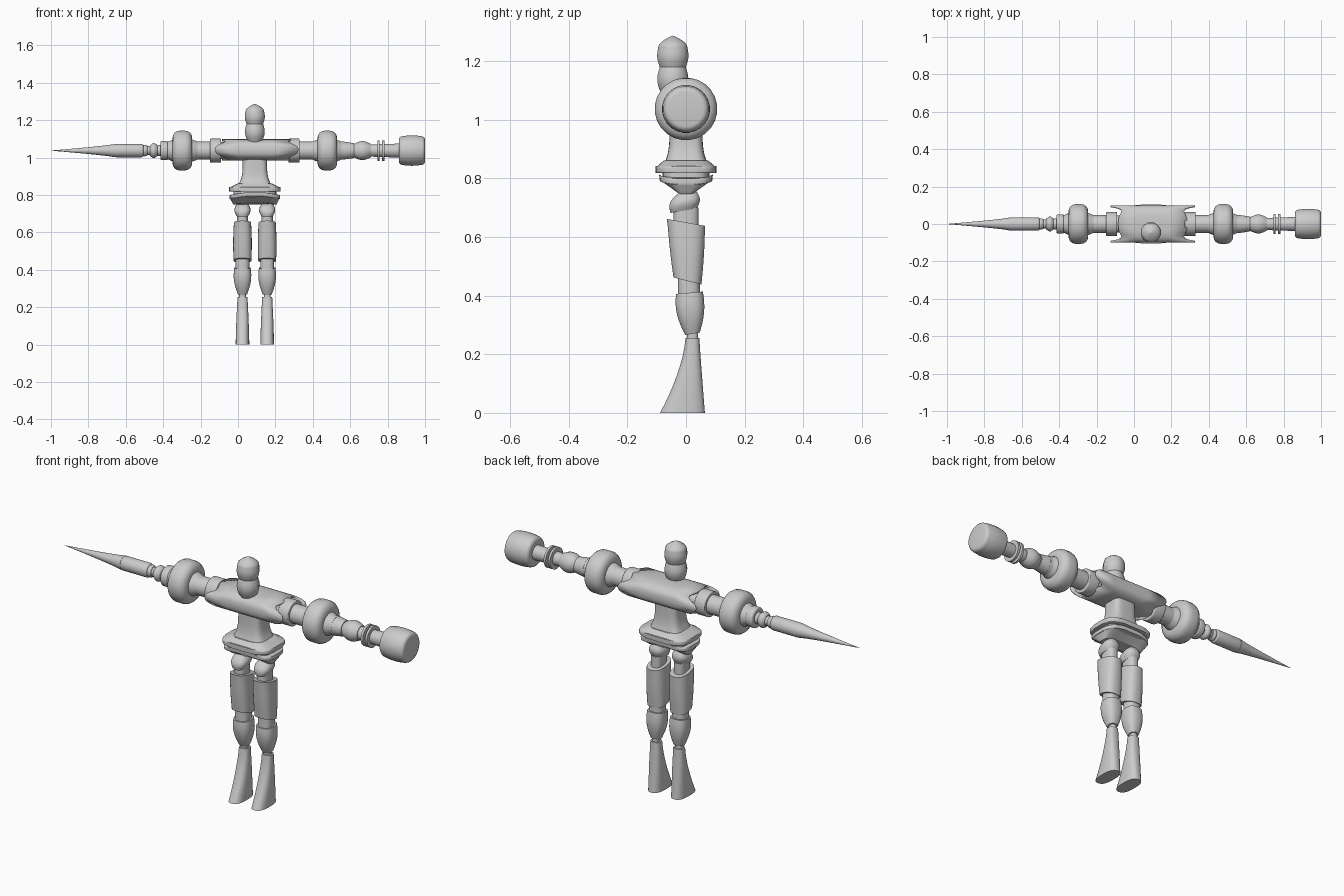
import bpy, bmesh, math
from mathutils import Matrix, Vector

cube = bpy.data.objects.get("Cube")
if cube:
    bpy.data.objects.remove(cube, do_unlink=True)

GREY = (0.6, 0.6, 0.6, 1)
mat = bpy.data.materials.new("plain_grey")
mat.use_nodes = True
mat.diffuse_color = GREY
mat.node_tree.nodes["Principled BSDF"].inputs["Base Color"].default_value = GREY

MIDDLE = 0.09        # x of the body's middle
ARM_HEIGHT = 1.037


def finish(name, bm):
    bmesh.ops.recalc_face_normals(bm, faces=bm.faces)
    mesh = bpy.data.meshes.new(name)
    bm.to_mesh(mesh)
    bm.free()
    mesh.materials.append(mat)
    ob = bpy.data.objects.new(name, mesh)
    bpy.context.collection.objects.link(ob)
    bpy.ops.object.select_all(action='DESELECT')
    ob.select_set(True)
    bpy.context.view_layer.objects.active = ob
    bpy.ops.object.shade_smooth_by_angle(angle=math.radians(32))
    return ob


def bridge(bm, rings):
    for lower, upper in zip(rings, rings[1:]):
        for i in range(len(lower)):
            bm.faces.new((lower[i - 1], lower[i], upper[i], upper[i - 1]))


def squircle(angle, power):
    """Point on a unit outline: round at power 2, boxier above."""
    c, s = math.cos(angle), math.sin(angle)
    return (math.copysign(abs(c) ** (2 / power), c),
            math.copysign(abs(s) ** (2 / power), s))


def loft(name, start, end, ease=1.0, bulge=0.0, bevel=0.0, power=2.0,
         sag=0.0, slant=0.0, sides=24, steps=8, matrix=None):
    """Blend one section (height, offset, half width, half depth) into another."""
    start, end = Vector(start), Vector(end)
    bm = bmesh.new()
    rings = []
    for k in range(steps + 1):
        t = k / steps
        height = start[0] + (end[0] - start[0]) * t
        _, offset, width, depth = start.lerp(end, t ** ease)
        swell = bulge * math.sin(math.pi * t)
        ring = []
        for i in range(sides):
            u, v = squircle(math.tau * (i + 0.5) / sides, power)
            ring.append(bm.verts.new((u * (width + swell), offset + v * (depth + swell),
                                      height - sag * u * u + slant * v)))
        rings.append(ring)
    bridge(bm, rings)
    caps = [bm.faces.new(rings[0]), bm.faces.new(rings[-1])]
    if bevel:
        rims = [edge for cap in caps for edge in cap.edges]
        bmesh.ops.bevel(bm, geom=rims, offset=bevel, segments=4, profile=0.5,
                        affect='EDGES', clamp_overlap=True)
    place = matrix or Matrix.Translation((MIDDLE, 0, 0))
    bmesh.ops.transform(bm, matrix=place, verts=bm.verts)
    return finish(name, bm)


def turned(name, side, start, end, radius, end_radius=None, **shape):
    """Round arm part; distances run outward from the body's middle."""
    last = radius if end_radius is None else end_radius
    matrix = (Matrix.Translation((MIDDLE, 0, ARM_HEIGHT))
              @ Matrix.Rotation(side * math.pi / 2, 4, 'Y'))
    loft(name, (start, 0, radius, radius), (end, 0, last, last), matrix=matrix, **shape)


LEFT, RIGHT = 1, -1

# Shoulders, and the large rings round both arms
for label, side in (("left", LEFT), ("right", RIGHT)):
    turned(label + "_shoulder_core", side, 0, 0.2, 0.046, steps=1)
    turned(label + "_shoulder_cuff", side, 0.18, 0.24, 0.064, bevel=0.004, steps=1)
    turned(label + "_upper_arm", side, 0.2, 0.48, 0.048, steps=1)
    turned(label + "_ring_collar", side, 0.3, 0.47, 0.045, bulge=0.025)
    turned(label + "_arm_ring", side, 0.335, 0.44, 0.107, bevel=0.038, steps=1)

# Left forearm, wrist discs and hammer
turned("left_forearm", LEFT, 0.47, 0.53, 0.049, 0.04)
turned("left_elbow_bead", LEFT, 0.53, 0.62, 0.036, bulge=0.015)
turned("left_wrist", LEFT, 0.6, 0.78, 0.032, 0.038, steps=1)
for label, start in (("inner", 0.655), ("outer", 0.68)):
    turned("left_wrist_disc_" + label, LEFT, start, start + 0.012, 0.055, steps=1)
turned("left_hammer", LEFT, 0.77, 0.91, 0.074, bulge=0.008, bevel=0.015)

# Right forearm and spike
turned("right_elbow_disc", RIGHT, 0.465, 0.505, 0.052, bevel=0.008, steps=1)
turned("right_wrist", RIGHT, 0.48, 0.61, 0.032, 0.02)
turned("right_wrist_bead", RIGHT, 0.52, 0.56, 0.028, bulge=0.012)
turned("right_grip_bead", RIGHT, 0.575, 0.6, 0.026, bulge=0.005)
turned("right_spike_grip", RIGHT, 0.595, 0.75, 0.036, bevel=0.01, steps=1)
turned("right_spike_point", RIGHT, 0.745, 1.09, 0.036, 0.0005, ease=0.8)

# Chest shell: a boxy tube, long at the sides and notched at its corners
bm = bmesh.new()
shell_rings = []
for k in range(-2, 3):
    ring = []
    for i in range(32):
        angle = math.tau * i / 32
        u, v = squircle(angle, 2.8)
        reach = 0.165 + 0.04 * u * u + 0.02 * math.cos(4 * angle)
        ring.append(bm.verts.new((MIDDLE + 0.01 + reach * k / 2, 0.1 * u, 1.041 + 0.057 * v)))
    shell_rings.append(ring)
bridge(bm, shell_rings)
shell = finish("chest_shell", bm)
thickness = shell.modifiers.new("thickness", 'SOLIDIFY')
thickness.thickness = 0.01

# Head: chin, brow and pointed crown, set forward of the chest
head_place = Matrix.Translation((MIDDLE, -0.045, 0))


def head_part(name, bottom, top, radius, end_radius, **shape):
    loft(name, (bottom, 0, radius, radius), (top, 0, end_radius, end_radius),
         matrix=head_place, sides=12, **shape)


head_part("head_chin", 1.08, 1.18, 0.035, 0.046, bulge=0.014)
head_part("head_brow", 1.18, 1.245, 0.046, 0.052, bulge=0.006)
head_part("head_crown", 1.245, 1.287, 0.052, 0.001, ease=2)

# Waist, flared flange and arched pelvis
boxy = dict(power=4, sides=32)
loft("waist", (1, 0, 0.065, 0.056), (0.86, 0, 0.085, 0.07), ease=4, **boxy)
loft("flange_skirt", (0.862, 0, 0.09, 0.075), (0.84, 0, 0.135, 0.1), **boxy)
loft("flange_rim", (0.842, 0, 0.138, 0.104), (0.818, 0, 0.138, 0.104),
     bevel=0.006, steps=1, **boxy)
loft("belt", (0.82, 0, 0.115, 0.08), (0.79, 0, 0.115, 0.08), steps=1, **boxy)
loft("pelvis_rim", (0.815, 0, 0.135, 0.092), (0.795, 0, 0.135, 0.09),
     bevel=0.005, sag=0.016, steps=1, **boxy)
loft("pelvis_base", (0.795, 0, 0.132, 0.085), (0.763, 0, 0.115, 0.035), sag=0.016, **boxy)

# Legs, the same on both sides
for label, side in (("left", LEFT), ("right", RIGHT)):
    leg = dict(matrix=Matrix.Translation((MIDDLE + side * 0.066, 0, 0)), power=2.6)
    loft(label + "_hip_ball", (0.755, 0, 0.026, 0.03), (0.69, -0.008, 0.032, 0.045),
         bulge=0.014, slant=0.008, **leg)
    loft(label + "_hip_post", (0.7, 0, 0.03, 0.043), (0.6, 0, 0.03, 0.043), steps=1, **leg)
    loft(label + "_thigh", (0.65, 0, 0.046, 0.066), (0.45, 0.005, 0.048, 0.048),
         ease=0.8, bulge=0.003, slant=-0.012, **leg)
    loft(label + "_knee", (0.47, 0.01, 0.037, 0.038), (0.4, 0.01, 0.037, 0.038),
         steps=1, **leg)
    loft(label + "_shin", (0.41, 0.012, 0.044, 0.046), (0.27, 0.022, 0.025, 0.025),
         ease=1.5, bulge=0.008, slant=0.004, **leg)
    loft(label + "_ankle", (0.28, 0.022, 0.018, 0.019), (0.23, 0.022, 0.018, 0.019),
         steps=1, **leg)
    loft(label + "_boot", (0.255, 0.022, 0.027, 0.024), (0, -0.012, 0.037, 0.077),
         ease=1.7, bulge=0.003, **leg)
